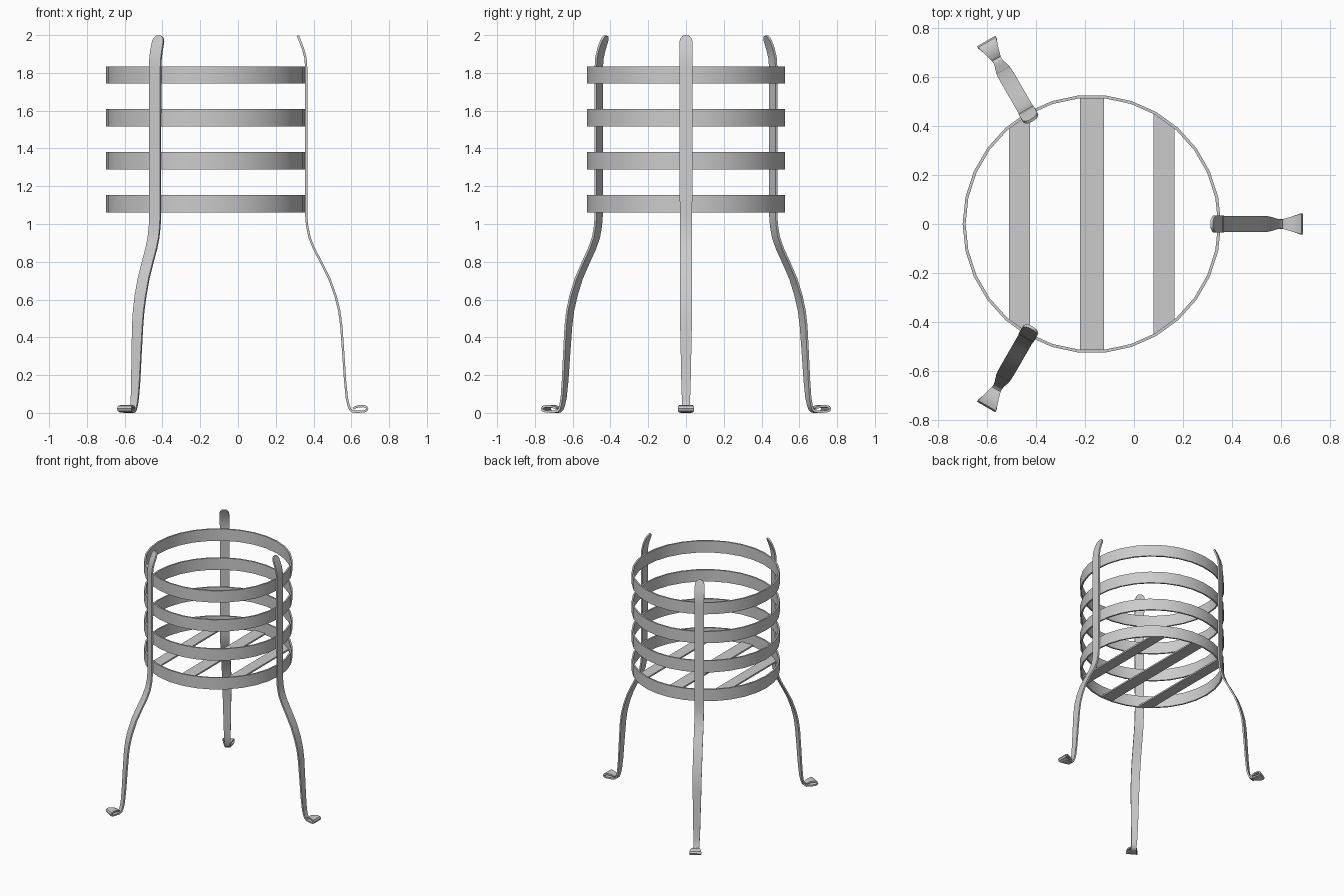
import bpy, bmesh, math
from mathutils import Vector, Matrix

if "Cube" in bpy.data.objects:
    bpy.data.objects.remove(bpy.data.objects["Cube"])

CX = -0.172      # basket axis
R = 0.527        # basket outer radius
T = 0.012        # iron thickness


def make_object(name, bm, smooth=None):
    bmesh.ops.recalc_face_normals(bm, faces=bm.faces)
    me = bpy.data.meshes.new(name)
    bm.to_mesh(me)
    bm.free()
    ob = bpy.data.objects.new(name, me)
    bpy.context.collection.objects.link(ob)
    if smooth:
        bpy.ops.object.select_all(action='DESELECT')
        ob.select_set(True)
        bpy.context.view_layer.objects.active = ob
        bpy.ops.object.shade_smooth_by_angle(angle=math.radians(smooth))
    return ob


def loft(bm, sections, closed=False):
    """Skin a list of four-point sections."""
    rows = [[bm.verts.new(p) for p in s] for s in sections]
    n = len(rows)
    for i in range(n if closed else n - 1):
        a, b = rows[i], rows[(i + 1) % n]
        for j in range(4):
            k = (j + 1) % 4
            bm.faces.new((a[j], a[k], b[k], b[j]))
    if not closed:
        bm.faces.new(rows[0][::-1])
        bm.faces.new(rows[-1])


# Basket hoops: 30-sided flat bands
for i, z in enumerate((1.062, 1.288, 1.516, 1.743)):
    bm = bmesh.new()
    secs = []
    for k in range(30):
        a = math.tau * k / 30
        c, s = math.cos(a), math.sin(a)
        secs.append([(CX + r * c, r * s, z + h) for r, h in
                     ((R, 0), (R, 0.092), (R - T, 0.092), (R - T, 0))])
    loft(bm, secs, closed=True)
    make_object(f"hoop_{i + 1}", bm, 30)

# Grate bars across the bottom, ends cut to follow the hoop
for i, (x0, x1) in enumerate(((-0.51, -0.424), (-0.221, -0.123), (0.08, 0.166))):
    bm = bmesh.new()
    y0, y1 = (math.sqrt((R - 0.006) ** 2 - (x - CX) ** 2) for x in (x0, x1))
    z0, z1 = 1.063, 1.075
    loft(bm, [[(x0, -y0, z0), (x1, -y1, z0), (x1, -y1, z1), (x0, -y0, z1)],
              [(x0, y0, z0), (x1, y1, z0), (x1, y1, z1), (x0, y0, z1)]])
    make_object(f"grate_bar_{i + 1}", bm)

# Leg strip: x, z, half width from rounded tip to curled foot
leg = [(0.317, 1.997, .010), (0.319, 1.992, .020), (0.323, 1.982, .028),
       (0.329, 1.968, .034), (0.345, 1.925, .035), (0.357, 1.88, .035),
       (0.361, 1.83, .034), (0.361, 1.05, .033), (0.366, 0.99, .033),
       (0.378, 0.93, .033), (0.402, 0.87, .033), (0.439, 0.80, .033),
       (0.484, 0.71, .033), (0.516, 0.62, .033), (0.536, 0.54, .032),
       (0.547, 0.46, .031), (0.557, 0.32, .028), (0.567, 0.17, .025),
       (0.576, 0.08, .022), (0.585, 0.04, .020), (0.594, 0.018, .019),
       (0.608, 0.007, .020), (0.635, 0.006, .026), (0.668, 0.008, .037),
       (0.681, 0.014, .042), (0.684, 0.022, .043), (0.680, 0.031, .042),
       (0.664, 0.036, .037), (0.640, 0.035, .029), (0.620, 0.029, .023),
       (0.610, 0.022, .020)]

pts = [Vector((x, 0, z)) for x, z, w in leg]
sections = []
for i, (p, (_, _, w)) in enumerate(zip(pts, leg)):
    t = (pts[min(i + 1, len(pts) - 1)] - pts[max(i - 1, 0)]).normalized()
    n = Vector((t.z, 0, -t.x)) * T / 2
    side = Vector((0, w, 0))
    sections.append([p + n + side, p + n - side, p - n - side, p - n + side])

axis = Vector((CX, 0, 0))
for i, name in enumerate(("right_leg", "back_leg", "front_leg")):
    rot = Matrix.Rotation(math.tau * i / 3, 3, 'Z')
    bm = bmesh.new()
    loft(bm, [[axis + rot @ (v - axis) for v in s] for s in sections])
    make_object(name, bm, 40)
